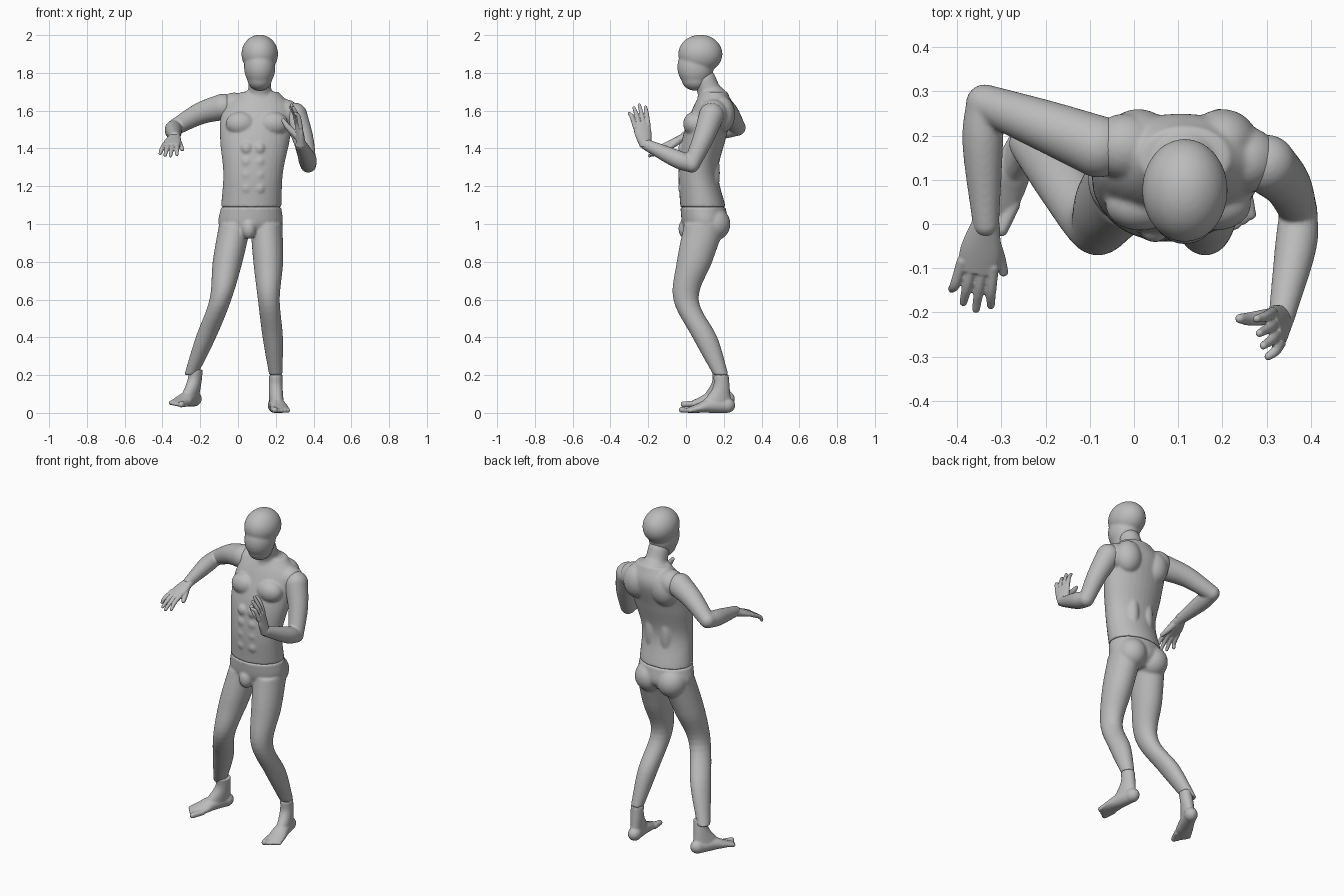
import bpy, bmesh, math
from mathutils import Vector, Matrix

cube = bpy.data.objects.get("Cube")
if cube:
    bpy.data.objects.remove(cube, do_unlink=True)

grey = bpy.data.materials.new("matte grey")
grey.use_nodes = True
grey.diffuse_color = (.5, .5, .5, 1)
grey.node_tree.nodes["Principled BSDF"].inputs["Base Color"].default_value = grey.diffuse_color

X_AXIS, Y_AXIS, Z_AXIS = Matrix.Identity(3)


def spline(rows, steps=6):
    """Smooth curve through rows of numbers."""
    rows = [Vector(row) for row in rows]
    before = rows[0] * 2 - rows[1]
    after = rows[-1] * 2 - rows[-2]
    padded = [before, *rows, after]
    curve = []
    for prior, start, end, following in zip(padded, rows, rows[1:], padded[3:]):
        leaving, arriving = (end - prior) / 2, (following - start) / 2
        for step in range(steps):
            t = step / steps
            ease = t * t * (3 - 2 * t)
            curve.append(start.lerp(end, ease) + leaving * t * (1 - t) ** 2
                         - arriving * t * t * (1 - t))
    return curve + [rows[-1]]


def loft(bm, rows, level=True, sides=32):
    """Skin over oval rings (x, y, z, half width, half depth)."""
    rows = spline(rows)
    centres = [row.to_3d() if len(row) < 5 else Vector(row[:3]) for row in rows]
    rings = []
    for index, row in enumerate(rows):
        across, depth = X_AXIS, Y_AXIS
        if not level:
            ahead = centres[min(index + 1, len(rows) - 1)]
            behind = centres[max(index - 1, 0)]
            along = (ahead - behind).normalized()
            across = X_AXIS if abs(along.x) < abs(along.y) + abs(along.z) else Z_AXIS
            across = (across - along * across.dot(along)).normalized()
            depth = along.cross(across)
        angles = [math.tau * side / sides for side in range(sides)]
        rings.append([bm.verts.new(centres[index] + across * math.cos(angle) * row[3]
                                   + depth * math.sin(angle) * row[4]) for angle in angles])
    for lower, upper in zip(rings, rings[1:]):
        for side in range(sides):
            bm.faces.new((lower[side - 1], lower[side], upper[side], upper[side - 1]))
    bm.faces.new(reversed(rings[0]))
    bm.faces.new(rings[-1])


def ball(bm, centre, size):
    """Ellipsoid with three half sizes."""
    place = Matrix.Translation(centre) @ Matrix.Diagonal((*size, 1))
    bmesh.ops.create_uvsphere(bm, u_segments=32, v_segments=20, radius=1, matrix=place)


def limb(bm, rows):
    """Round tube (x, y, z, radius) with domed ends."""
    loft(bm, [(*row, row[-1]) for row in rows], level=False)
    for *centre, radius in (rows[0], rows[-1]):
        ball(bm, centre, [radius] * 3)


def finish(bm, name, voxel, smoothing):
    """Blend the overlapping shapes of one part into a smooth surface."""
    bmesh.ops.recalc_face_normals(bm, faces=bm.faces)
    mesh = bpy.data.meshes.new(name)
    bm.to_mesh(mesh)
    bm.free()
    part = bpy.data.objects.new(name, mesh)
    bpy.context.collection.objects.link(part)
    mesh.materials.append(grey)
    mesh.shade_smooth()
    remesh = part.modifiers.new("Blend", 'REMESH')
    remesh.mode = 'VOXEL'
    remesh.voxel_size = voxel
    remesh.use_smooth_shade = True
    relax = part.modifiers.new("Relax", 'SMOOTH')
    relax.iterations = smoothing


# Head: cranium, face and jaw
bm = bmesh.new()
ball(bm, (.115, .076, 1.9), (.097, .117, .102))
ball(bm, (.115, .05, 1.83), (.083, .096, .11))
ball(bm, (.115, .05, 1.77), (.066, .075, .065))
finish(bm, "head", .006, 10)

# Torso: trunk, neck and shoulders
bm = bmesh.new()
loft(bm, [(.07, .09, 1.09, .16, .12), (.08, .065, 1.27, .158, .105),
          (.09, .095, 1.45, .185, .115), (.105, .14, 1.6, .187, .11),
          (.115, .15, 1.7, .1, .07)])
limb(bm, [(.115, .14, 1.66, .08), (.115, .12, 1.71, .062), (.115, .1, 1.76, .06)])
ball(bm, (-.02, .175, 1.62), (.08, .075, .076))
ball(bm, (.25, .145, 1.58), (.08, .075, .08))

# Torso: shallow muscles on the chest, back and abdomen
for side in (-1, 1):
    ball(bm, (.1 + side * .085, .045, 1.53), (.08, .06, .065))
    ball(bm, (.105 + side * .095, .185, 1.58), (.08, .075, .1))
    ball(bm, (.08 + side * .05, .1, 1.27), (.05, .08, .18))
    for row in range(4):
        ball(bm, (.08 + side * .034, -.017, 1.19 + row * .07), (.03, .025, .033))
finish(bm, "torso", .007, 6)

# Pelvis
bm = bmesh.new()
loft(bm, [(.07, .09, 1.09, .16, .12), (.065, .1, 1, .168, .12), (.06, .09, .94, .11, .08)])
ball(bm, (.057, 0, .975), (.04, .04, .055))
for x in (-.01, .14):
    ball(bm, (x, .145, 1), (.085, .09, .09))

# Legs: evenly spaced rings from hip to ankle, each with the x of both legs
leg_rings = [(-.015, .15, .1, .085, .11), (-.055, .16, .045, .079, .094),
             (-.093, .163, 0, .058, .067), (-.17, .184, .1, .054, .066),
             (-.25, .2, .185, .035, .04)]
for leg in (0, 1):
    loft(bm, [(ring[leg], ring[2], 1 - step / 5, *ring[3:])
              for step, ring in enumerate(leg_rings)])
finish(bm, "pelvis_and_legs", .007, 6)


def foot(name, inner, place, turn, roll):
    """Foot shaped facing -y around its ankle, then turned into place."""
    bm = bmesh.new()
    loft(bm, [(0, 0, .2, .035, .04), (0, 0, .13, .036, .046), (0, -.03, .04, .037, .085)])
    ball(bm, (0, .03, .04), (.038, .045, .04))
    loft(bm, [(0, .03, .04, .036, .04), (0, -.06, .038, .043, .038),
              (0, -.12, .025, .05, .025), (0, -.18, .013, .045, .013)], level=False)
    for toe in range(5):
        x = inner * (.038 - toe * .019)
        radius = .012 if toe else .016
        limb(bm, [(x, -.14, .02, radius), (x, toe * .008 - .205, radius, radius)])
    turned = Matrix.Rotation(math.radians(turn), 4, 'Z') @ Matrix.Rotation(math.radians(roll), 4, 'Y')
    bm.transform(Matrix.Translation(place) @ turned)
    finish(bm, name, .005, 3)


foot("left_foot", -1, (.2, .186, 0), 9, 0)
foot("right_foot", 1, (-.25, .19, .035), -25, 9)


def arm(name, shoulder, middle, elbow, muscle, wrist):
    """Upper arm and forearm meeting at a bent elbow."""
    bm = bmesh.new()
    limb(bm, [shoulder, middle, elbow])
    limb(bm, [elbow, muscle, wrist])
    finish(bm, name, .006, 5)


arm("right_arm", (-.08, .175, 1.62, .07), (-.2, .222, 1.585, .058), (-.337, .273, 1.51, .043),
    (-.342, .18, 1.495, .046), (-.335, 0, 1.463, .03))
arm("left_arm", (.3, .135, 1.575, .067), (.345, .09, 1.45, .055), (.372, .03, 1.315, .043),
    (.366, -.05, 1.345, .047), (.334, -.21, 1.42, .03))


def hand(name, wrist, along, across, thumb):
    """Hand with x to the thumb, y along the fingers and z out of the back."""
    bm = bmesh.new()
    loft(bm, [(0, -.01, 0, .03, .026), (0, .065, 0, .046, .019), (0, .12, 0, .043, .012)],
         level=False)
    for finger, reach in enumerate((.2, .216, .206, .18)):
        x = .036 - finger * .024
        limb(bm, [(x, .1, 0, .0125), (x * 1.15, .16, -.006, .0115), (x * 1.3, reach, -.022, .009)])
    tip = Vector(thumb)
    limb(bm, [(.015, .03, 0, .02), (*tip * .7, .016), (*tip, .011)])
    y = Vector(along).normalized()
    x = Vector(across)
    x = (x - y * x.dot(y)).normalized()
    z = x.cross(y)
    if z.x + z.z < 0:
        z.negate()
    frame = Matrix((x, y, z)).transposed().to_4x4()
    bm.transform(Matrix.Translation(wrist) @ frame)
    finish(bm, name, .0035, 3)


hand("right_hand", (-.335, 0, 1.46), (-.2, -1, -.4), (1, -.25, 0), (.06, .115, -.025))
hand("left_hand", (.334, -.215, 1.42), (-.12, -.2, 1), (-.25, 1, .1), (.045, .135, -.07))
